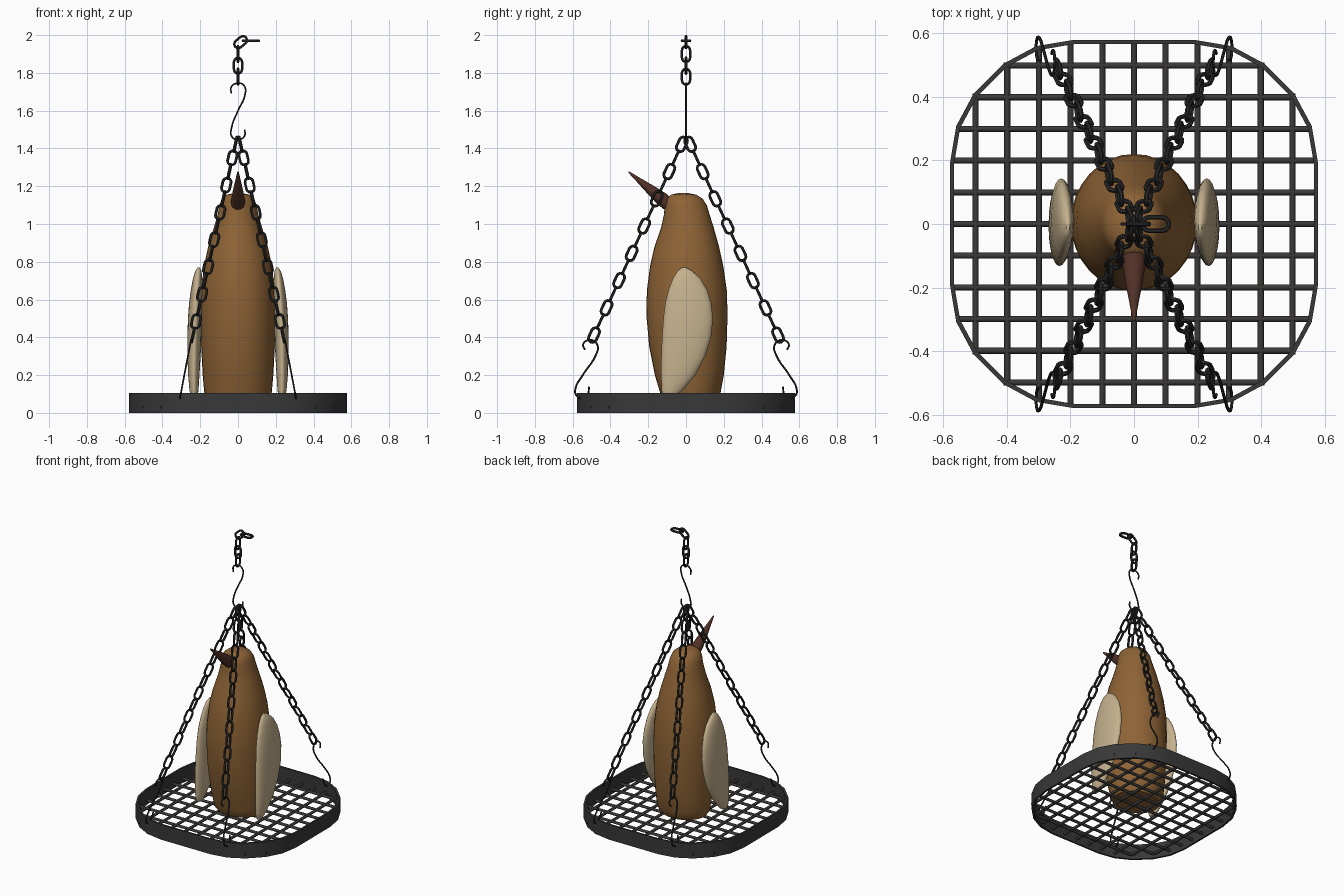
import bpy, bmesh, math
from mathutils import Vector, Matrix

if "Cube" in bpy.data.objects:
    bpy.data.objects.remove(bpy.data.objects["Cube"])


def material(name, rgb):
    m = bpy.data.materials.new(name)
    m.diffuse_color = (*rgb, 1)
    m.use_nodes = True
    m.node_tree.nodes["Principled BSDF"].inputs["Base Color"].default_value = m.diffuse_color
    return m


BROWN = material("body brown", (0.27, 0.125, 0.036))
TAN = material("wing tan", (0.56, 0.44, 0.27))
DARK = material("beak dark brown", (0.085, 0.03, 0.02))
TRAY = material("tray charcoal", (0.04, 0.04, 0.04))
RODS = material("grid charcoal", (0.045, 0.042, 0.04))
IRON = material("chain black", (0.022, 0.022, 0.022))


def finish(ob, angle=40):
    bpy.ops.object.select_all(action='DESELECT')
    ob.select_set(True)
    bpy.context.view_layer.objects.active = ob
    if ob.type == 'CURVE':
        bpy.ops.object.convert(target='MESH')
    bpy.ops.object.shade_smooth_by_angle(angle=math.radians(angle))
    return ob


def mesh_object(name, bm, mat, angle=40):
    bmesh.ops.recalc_face_normals(bm, faces=bm.faces)
    me = bpy.data.meshes.new(name)
    bm.to_mesh(me)
    bm.free()
    me.materials.append(mat)
    ob = bpy.data.objects.new(name, me)
    bpy.context.collection.objects.link(ob)
    return finish(ob, angle)


def loft(name, rows, mat, n=32, xform=Matrix(), angle=50):
    """Stack of ellipses: z, centre x, radius x, y min, y max."""
    bm = bmesh.new()
    rings = []
    for z, cx, rx, y0, y1 in rows:
        ring = []
        for i in range(n):
            a = 2 * math.pi * i / n
            p = Vector((cx + rx * math.cos(a),
                        (y0 + y1) / 2 + (y1 - y0) / 2 * math.sin(a), z))
            ring.append(bm.verts.new(xform @ p))
        rings.append(ring)
    for a, b in zip(rings, rings[1:]):
        for i in range(n):
            j = (i + 1) % n
            bm.faces.new((a[i], a[j], b[j], b[i]))
    bm.faces.new(rings[0])
    bm.faces.new(rings[-1])
    return mesh_object(name, bm, mat, angle)


def wires(name, paths, radius, mat, cyclic=False, smooth=False, res=2):
    """Round wire along each path, all in one object."""
    cu = bpy.data.curves.new(name, 'CURVE')
    cu.dimensions = '3D'
    cu.bevel_depth = radius
    cu.bevel_resolution = res
    cu.use_fill_caps = True
    for pts in paths:
        if smooth:
            sp = cu.splines.new('BEZIER')
            sp.resolution_u = 5
            sp.bezier_points.add(len(pts) - 1)
            for b, p in zip(sp.bezier_points, pts):
                b.co = p
                b.handle_left_type = b.handle_right_type = 'AUTO'
        else:
            sp = cu.splines.new('POLY')
            sp.points.add(len(pts) - 1)
            for q, p in zip(sp.points, pts):
                q.co = (*p, 1)
        sp.use_cyclic_u = cyclic
    cu.materials.append(mat)
    ob = bpy.data.objects.new(name, cu)
    bpy.context.collection.objects.link(ob)
    return finish(ob, 50)


def link_path(c, d, s, straight=0.02, r=0.0215):
    """Stadium loop round c, long axis d, short axis s."""
    c, d, s = Vector(c), Vector(d).normalized(), Vector(s).normalized()
    out = []
    for end in (1, -1):
        for i in range(7):
            a = math.pi * i / 6
            out.append(c + d * end * (straight + r * math.sin(a))
                       + s * end * r * math.cos(a))
    return out


# Body
loft("bird_body", [
    (0.04, 0, 0.155, -0.11, 0.155), (0.06, 0, 0.17, -0.125, 0.17),
    (0.1, 0, 0.178, -0.135, 0.182), (0.2, 0, 0.187, -0.165, 0.2),
    (0.35, 0, 0.195, -0.195, 0.215), (0.52, 0, 0.198, -0.21, 0.22),
    (0.65, 0, 0.195, -0.207, 0.216), (0.78, 0, 0.18, -0.19, 0.197),
    (0.88, 0, 0.158, -0.167, 0.175), (0.98, 0, 0.128, -0.132, 0.147),
    (1.05, 0, 0.108, -0.117, 0.125), (1.1, 0, 0.098, -0.112, 0.11),
    (1.135, 0, 0.085, -0.102, 0.087), (1.155, 0, 0.06, -0.08, 0.055),
    (1.163, 0, 0.025, -0.045, 0.015)], BROWN)

# Wings
half_wing = [
    (0.075, 0.232, 0.01, -0.115, -0.075), (0.09, 0.232, 0.018, -0.125, -0.05),
    (0.12, 0.233, 0.024, -0.129, -0.018), (0.2, 0.234, 0.03, -0.132, 0.05),
    (0.3, 0.233, 0.035, -0.131, 0.102), (0.4, 0.231, 0.037, -0.127, 0.133),
    (0.5, 0.228, 0.037, -0.12, 0.143), (0.58, 0.224, 0.035, -0.11, 0.134),
    (0.65, 0.219, 0.031, -0.093, 0.113), (0.71, 0.214, 0.025, -0.07, 0.078),
    (0.75, 0.21, 0.017, -0.046, 0.035), (0.77, 0.207, 0.005, -0.02, 0.0)]
for side, label in ((1, "right"), (-1, "left")):
    loft(label + "_wing", [(z, side * x, r, a, b) for z, x, r, a, b in half_wing],
         TAN, 24)

# Beak
base, tip = Vector((0, -0.085, 1.098)), Vector((0, -0.305, 1.277))
L = (tip - base).length
aim = Matrix.Translation(base) @ (tip - base).to_track_quat('Z', 'Y').to_matrix().to_4x4()
loft("beak", [(t * L, 0, r, -r, r) for t, r in
              ((0, 0.036), (0.2, 0.036), (0.45, 0.027), (0.75, 0.014),
               (0.97, 0.005), (1, 0.002))], DARK, 16, aim)

# Tray rim: rounded square wall
quarter = [(0.578, 0.19), (0.558, 0.308), (0.503, 0.41),
           (0.41, 0.503), (0.308, 0.558), (0.19, 0.578)]
outline = []
for k in range(4):
    outline += [Matrix.Rotation(k * math.pi / 2, 2) @ Vector(p) for p in quarter]
bm = bmesh.new()
loops = [[bm.verts.new((p.x * f, p.y * f, z)) for p in outline]
         for f, z in ((1, 0), (1, 0.105), (0.978, 0.105), (0.978, 0))]
for a, b in zip(loops, loops[1:] + loops[:1]):
    for i in range(len(outline)):
        j = (i + 1) % len(outline)
        bm.faces.new((a[i], a[j], b[j], b[i]))
mesh_object("tray_rim", bm, TRAY, 30)


# Tray grid: rods clipped to the outline
def reach(c):
    c = abs(c)
    pts = [(0, 0.578)] + [(y, x) for x, y in quarter]
    for (a, ea), (b, eb) in zip(pts, pts[1:]):
        if a <= c <= b:
            return ea + (eb - ea) * (c - a) / (b - a) - 0.006


rods = []
for i in range(-5, 6):
    c = i * 0.0995
    e = reach(c)
    rods += [[(c, -e, 0.03), (c, e, 0.03)], [(-e, c, 0.03), (e, c, 0.03)]]
wires("tray_grid", rods, 0.0095, RODS)

# Four hanging chains and their hooks
hook_yz = [(0.535, 0.335), (0.545, 0.36), (0.525, 0.383), (0.49, 0.382),
           (0.467, 0.352), (0.478, 0.305), (0.55, 0.195), (0.585, 0.13),
           (0.582, 0.095), (0.552, 0.078), (0.522, 0.095), (0.513, 0.138)]
links, hooks = [], []
for sx in (1, -1):
    for sy in (1, -1):
        a = Vector((sx * 0.014, sy * 0.022, 1.422))
        b = Vector((sx * 0.238, sy * 0.487, 0.412))
        d = (b - a).normalized()
        flat = Vector((1, 0, 0)).cross(d).normalized()
        for k in range(15):
            links.append(link_path(a.lerp(b, k / 14), d,
                                   d.cross(flat) if k % 2 else flat))
        hooks.append([(sx * (0.307 - (z - 0.08) * 0.19), sy * y, z)
                      for y, z in hook_yz])

# Top chain and hook
X, Y, Z = (1, 0, 0), (0, 1, 0), (0, 0, 1)
links += [link_path((0, 0, 1.78), Z, Y), link_path((0, 0, 1.838), Z, X),
          link_path((0, 0, 1.9), Z, Y),
          link_path((0.014, 0, 1.963), (0.77, 0, 0.64), (-0.64, 0, 0.77), 0.016),
          link_path((0.068, 0, 1.97), X, Y)]
hooks.append([(x, 0, z) for x, z in (
    (-0.035, 1.69), (-0.036, 1.725), (0, 1.746), (0.034, 1.73), (0.036, 1.68),
    (0, 1.6), (-0.034, 1.51), (-0.034, 1.465), (0, 1.446), (0.034, 1.465),
    (0.036, 1.5))])
wires("chain_links", links, 0.0075, IRON, cyclic=True, res=1)
wires("hanging_hooks", hooks, 0.005, IRON, smooth=True, res=1)
